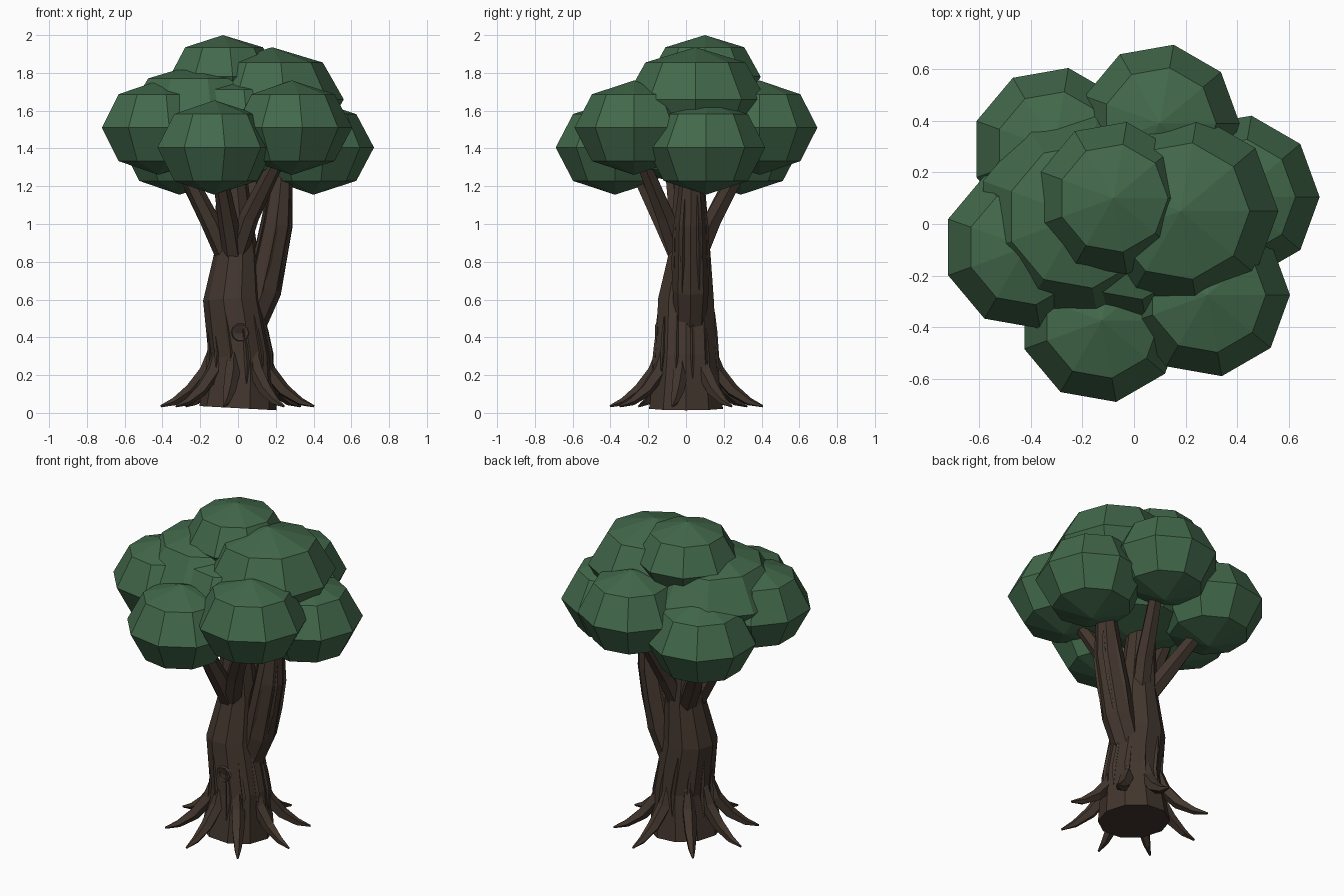
import bpy, bmesh, random
from math import sin, cos, pi, radians
from mathutils import Vector

if "Cube" in bpy.data.objects:
    bpy.data.objects.remove(bpy.data.objects["Cube"])

random.seed(4)


def material(name, rgb):
    m = bpy.data.materials.new(name)
    m.diffuse_color = (*rgb, 1)
    m.use_nodes = True
    m.node_tree.nodes["Principled BSDF"].inputs["Base Color"].default_value = m.diffuse_color
    return m


BARK = material("bark", (0.055, 0.037, 0.027))
DARK = material("dark_wood", (0.03, 0.022, 0.018))
LEAF = material("leaves", (0.055, 0.14, 0.07))


def tube(name, path, radii, sides, mat, ref=(1, 0, 0)):
    """Faceted tube along a path; a zero radius closes to a point."""
    pts = [Vector(p) for p in path]
    bm = bmesh.new()
    rings = []
    for i, p in enumerate(pts):
        t = (pts[min(i + 1, len(pts) - 1)] - pts[max(i - 1, 0)]).normalized()
        u = Vector(ref)
        u = (u - t * u.dot(t)).normalized()
        v = t.cross(u)
        rings.append([bm.verts.new(p + radii[i] * (u * cos(a) + v * sin(a)))
                      for a in [2 * pi * k / sides for k in range(sides)]])
    for a, b in zip(rings, rings[1:]):
        for k in range(sides):
            j = (k + 1) % sides
            bm.faces.new((a[k], a[j], b[j], b[k]))
    bm.faces.new(rings[0][::-1])
    bm.faces.new(rings[-1])
    bmesh.ops.remove_doubles(bm, verts=bm.verts, dist=1e-5)
    bmesh.ops.recalc_face_normals(bm, faces=bm.faces)
    mesh = bpy.data.meshes.new(name)
    bm.to_mesh(mesh)
    bm.free()
    mesh.materials.append(mat)
    ob = bpy.data.objects.new(name, mesh)
    bpy.context.collection.objects.link(ob)
    return ob


# Foliage clumps: centre x, y, z, radius, half height
clumps = [
    (0.40, 0.105, 1.405, 0.32, 0.25), (0.10, 0.39, 1.51, 0.31, 0.25),
    (-0.31, 0.29, 1.405, 0.32, 0.25), (-0.42, -0.09, 1.51, 0.32, 0.25),
    (-0.125, -0.375, 1.405, 0.32, 0.25), (0.285, -0.275, 1.51, 0.32, 0.25),
    (-0.02, 0.0, 1.50, 0.42, 0.30), (-0.21, 0.03, 1.58, 0.40, 0.27),
    (0.18, 0.05, 1.66, 0.38, 0.276), (-0.08, 0.10, 1.78, 0.30, 0.22),
]
for i, (x, y, z, r, h) in enumerate(clumps):
    angles = [-pi / 2, -pi / 4, 0, pi / 4, pi / 2]
    tube(f"foliage_{i}", [(x, y, z + h * sin(a)) for a in angles],
         [abs(r * cos(a)) for a in angles], 9, LEAF)

# Trunk
trunk_path = [(0, 0, 0.025), (0.015, 0, 0.3), (-0.03, 0, 0.6),
              (-0.01, 0.02, 0.85), (-0.03, 0.02, 1.2), (-0.03, 0.02, 1.4)]
trunk_r = [0.205, 0.17, 0.155, 0.115, 0.085, 0.06]
tube("trunk", trunk_path, trunk_r, 10, BARK)

# Large right limb
limb_path = [(0.03, 0.02, 0.38), (0.135, 0.025, 0.65),
             (0.205, 0.025, 1.0), (0.24, 0.03, 1.35)]
limb_r = [0.08, 0.095, 0.085, 0.05]
tube("right_limb", limb_path, limb_r, 8, BARK)

# Upper branches
branches = [
    ((-0.02, 0.04, 0.78), (-0.14, 0.13, 1.0), (-0.29, 0.26, 1.28)),
    ((0.0, 0.05, 0.80), (0.04, 0.14, 1.02), (0.10, 0.32, 1.35)),
    ((-0.05, 0.0, 0.80), (-0.14, -0.04, 1.0), (-0.30, -0.08, 1.32)),
    ((-0.02, -0.03, 0.80), (-0.05, -0.12, 1.0), (-0.10, -0.26, 1.28)),
    ((-0.02, -0.03, 0.80), (0.06, -0.11, 1.04), (0.23, -0.25, 1.38)),
]
for i, path in enumerate(branches):
    tube(f"branch_{i}", path, [0.055, 0.053, 0.038], 6, BARK)

# Roots flaring out from the base
for i in range(8):
    a = radians(-8 + 45 * i + random.uniform(-4, 4))
    reach = random.uniform(0.98, 1.03)
    profile = [(0.13, 0.36), (0.165, 0.22), (0.25, 0.12), (0.34, 0.06), (0.415, 0.035)]
    tube(f"root_{i}", [(cos(a) * d * reach, sin(a) * d * reach, z) for d, z in profile],
         [0.02, 0.042, 0.036, 0.022, 0.006], 5, BARK, (-sin(a), cos(a), 0))


def at(path, radii, z, a):
    """Point on the surface of a tube at height z and angle a."""
    for (p, q, r, s) in zip(path, path[1:], radii, radii[1:]):
        if p[2] <= z <= q[2]:
            f = (z - p[2]) / (q[2] - p[2])
            c = Vector(p).lerp(Vector(q), f)
            return c + Vector((cos(a), sin(a), 0)) * (r + (s - r) * f) * 0.97


def ridge(name, path, radii, z0, z1, a, width):
    pts = [at(path, radii, z0 + (z1 - z0) * f, a) for f in (0, 0.35, 0.7, 1)]
    tube(name, pts, [0.003, width, width * 0.8, 0.003], 4, BARK)


# Bark ridges on the trunk and limb
for i in range(12):
    a = radians(30 * i + 12)
    z = random.uniform(0.1, 0.2)
    ridge(f"trunk_ridge_{i}", trunk_path, trunk_r, z, z + random.uniform(0.25, 0.38), a, 0.014)
for i in range(6):
    z = random.uniform(0.6, 0.7)
    ridge(f"limb_ridge_{i}", limb_path, limb_r, z, z + 0.5, radians(60 * i + 30), 0.014)

# Knot: raised ring with a dark centre, on the front
bpy.ops.mesh.primitive_torus_add(location=(0.012, -0.153, 0.425), rotation=(pi / 2, 0, 0),
                                 major_radius=0.04, minor_radius=0.011,
                                 major_segments=10, minor_segments=5)
ring = bpy.context.object
ring.name = "knot_ring"
ring.data.materials.append(BARK)
tube("knot_centre", [(0.012, -0.12, 0.425), (0.012, -0.156, 0.425)], [0.037, 0.037], 10, DARK)
